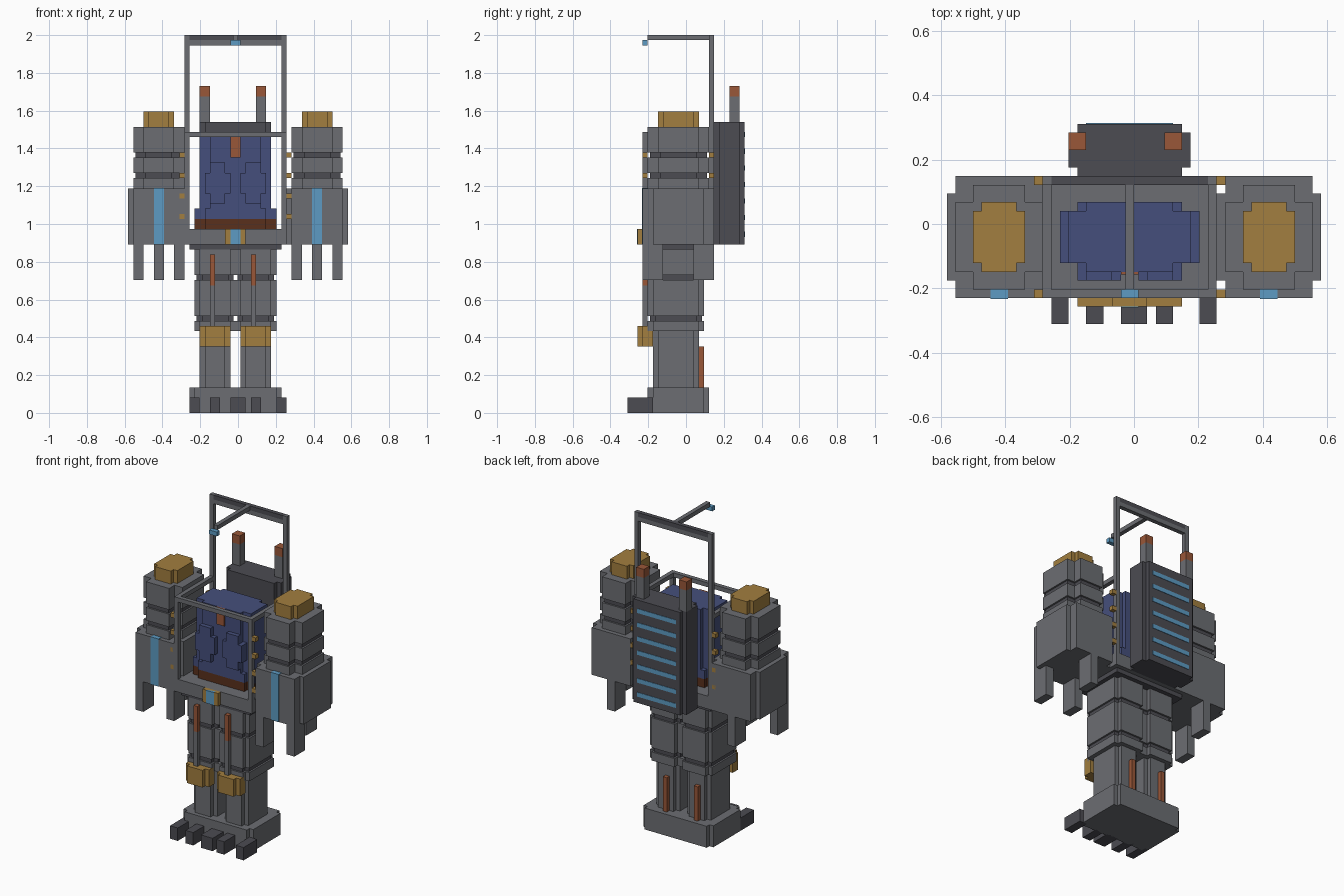
import bpy
import bmesh

old = bpy.data.objects.get("Cube")
if old:
    bpy.data.objects.remove(old, do_unlink=True)

UNIT = 2 / 74          # one building block
SHIFT = (-0.5, -0.5, 0)  # block grid to centred position


def material(name, r, g, b):
    mat = bpy.data.materials.new(name)
    mat.use_nodes = True
    mat.diffuse_color = (r, g, b, 1)
    mat.node_tree.nodes["Principled BSDF"].inputs["Base Color"].default_value = (r, g, b, 1)
    return mat


steel = material("steel grey", .15, .155, .17)
dark = material("dark grey", .072, .072, .085)
gold = material("gold", .36, .21, .05)
copper = material("copper", .32, .095, .04)
glow = material("light blue", .11, .33, .55)
navy = material("navy blue", .06, .078, .2)
brown = material("brown", .1, .03, .012)


def block(name, mat, xs, ys, zs, notch=None, upright=False):
    """Box with optional stepped corners, cut in plan or (upright) in elevation."""
    (a, b), (c, d), (lo, hi) = (xs, zs, ys) if upright else (xs, ys, zs)
    if notch:
        n, m = notch
        outline = [(a + n, c), (b - n, c), (b - n, c + m), (b, c + m),
                   (b, d - m), (b - n, d - m), (b - n, d), (a + n, d),
                   (a + n, d - m), (a, d - m), (a, c + m), (a + n, c + m)]
    else:
        outline = [(a, c), (b, c), (b, d), (a, d)]

    bm = bmesh.new()
    rings = []
    for level in (lo, hi):
        ring = []
        for u, v in outline:
            p = (u, level, v) if upright else (u, v, level)
            ring.append(bm.verts.new([(q + s) * UNIT for q, s in zip(p, SHIFT)]))
        rings.append(ring)
    bottom, top = rings
    bm.faces.new(bottom)
    bm.faces.new(top)
    for i in range(len(outline)):
        j = (i + 1) % len(outline)
        bm.faces.new((bottom[i], bottom[j], top[j], top[i]))
    bmesh.ops.recalc_face_normals(bm, faces=bm.faces)
    mesh = bpy.data.meshes.new(name)
    bm.to_mesh(mesh)
    bm.free()
    mesh.materials.append(mat)
    obj = bpy.data.objects.new(name, mesh)
    bpy.context.collection.objects.link(obj)
    return obj


def banded(name, xs, ys, zs, notch, grooves):
    """Steel column with shallow dark grooves one block high."""
    inset = 0.4
    start = zs[0]
    for g in grooves + [zs[1]]:
        block(name + "_section", steel, xs, ys, (start, g), notch)
        if g < zs[1]:
            block(name + "_groove", dark, (xs[0] + inset, xs[1] - inset),
                  (ys[0] + inset, ys[1] - inset), (g, g + 1), notch)
        start = g + 1


# Foot platform and toes
block("foot", steel, (-9, 9), (-7, 5), (0, 5), (1, 1))
for xs in ((-9, -7), (-5, -3), (-1, 2), (3, 5), (8, 10)):
    block("toe", dark, xs, (-11, -6), (0, 3))

# Legs
for side, x in (("right", -7), ("left", 1)):
    block(side + "_shin", steel, (x, x + 6), (-6, 3), (5, 16), (1, 1))
    rod = (x + 2, x + 3)
    block(side + "_calf_piston", copper, rod, (3, 4), (5, 13))
    outer = (x - 1, x + 7)
    banded(side + "_thigh", outer, (-7, 4), (16, 32), (1, 1), [18, 26])
    block(side + "_thigh_rod", steel, rod, (-8, -7), (17, 25))
    block(side + "_thigh_piston", copper, rod, (-8, -7), (25, 31))
    block(side + "_knee_pad", gold, (x, x + 6), (-9, -5), (13, 17), (1, 1))

# Hip, cockpit floor and buckle
block("hip_plate", dark, (-9, 9), (-7, 5), (32, 33))
block("cockpit_floor", steel, (-10, 10), (-8, 6), (33, 36))
block("buckle", gold, (-2, 2), (-9, -8), (33, 36))
block("buckle_light", glow, (-1, 1), (-9.1, -8.5), (33, 36))

# Cage posts, rails and bolts
for x, bolt in ((-10, -11), (9, 10)):
    for y, top in ((-8, 55), (5, 74)):
        block("cage_post", steel, (x, x + 1), (y, y + 1), (36, top))
        for z in range(38, 51, 4):
            block("cage_bolt", gold, (bolt, bolt + 1), (y, y + 1), (z, z + 1))
    block("cage_side_rail", steel, (x, x + 1), (-7, 5), (54, 55))
block("cage_front_rail", steel, (-9, 9), (-8, -7), (54, 55))
block("cage_top_rail", steel, (-9, 9), (5, 6), (72, 73))
block("cage_top_strip", dark, (-9, 9), (5, 6), (73, 74))
block("lamp_boom", steel, (-0.5, 0.5), (-7, 5), (73, 74))
block("lamp", glow, (-1, 1), (-8, -7), (72, 73))

# Pilot body
block("pilot_belt", brown, (-8, 8), (-5, 3), (36, 38), (2, 1))
block("pilot_waist", navy, (-8, 8), (-5, 3), (38, 40), (2, 1))
block("pilot_torso", navy, (-7, 7), (-5, 3), (40, 54), (2, 1))
for x in (-6, 1):
    block("chest_pad", navy, (x, x + 5), (-6, -4), (41, 49), (1, 2), upright=True)
block("chest_badge", copper, (-1, 1), (-5.3, -4), (50, 54))

# Backpack with exhausts and rear vents
block("backpack", dark, (-7, 7), (6, 12), (33, 57), (1, 1))
for x in (-7, 4):
    block("exhaust", steel, (x, x + 2), (9, 11), (57, 62))
    block("exhaust_tip", copper, (x, x + 2), (9, 11), (62, 64))
for i in range(7):
    z = 34.5 + i * 3.25
    block("vent_slat", glow, (-5, 5), (11.8, 12.1), (z, z + 1))


# Arms, mirrored about the centre
def arms(side, flip):
    def span(a, b):
        return (1 - b, 1 - a) if flip else (a, b)

    banded(side + "_upper_arm", span(11, 21), (-7, 5), (44, 56), (2, 2), [46, 50])
    block(side + "_shoulder_cap", gold, span(13, 19), (-5, 3), (56, 59), (1, 1))
    block(side + "_forearm", steel, span(10, 22), (-8, 6), (33, 44), (1, 2))
    block(side + "_forearm_light", glow, span(15, 17), (-8.1, -7), (33, 44.1))
    for a in (11, 19):
        block(side + "_finger", steel, span(a, a + 2), (-8, -4), (26, 33))
    block(side + "_thumb", steel, span(15, 17), (2, 6), (26, 33))


arms("left", False)
arms("right", True)
